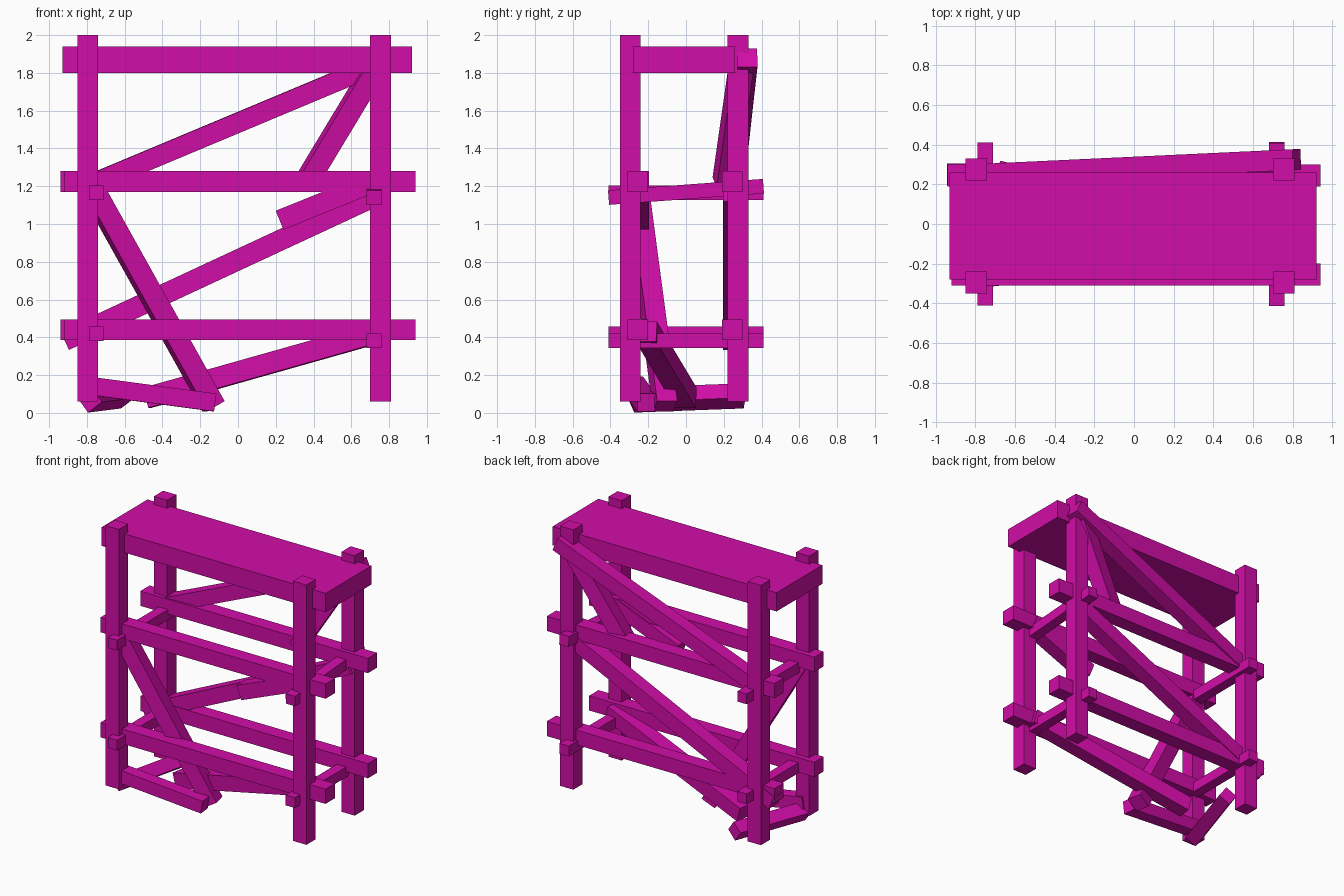
import bpy, math
from mathutils import Vector, Matrix

cube = bpy.data.objects.get("Cube")
if cube:
    bpy.data.objects.remove(cube, do_unlink=True)

paint = bpy.data.materials.new("magenta")
paint.use_nodes = True
MAGENTA = (0.64, 0.004, 0.39, 1)
paint.diffuse_color = MAGENTA
paint.node_tree.nodes["Principled BSDF"].inputs["Base Color"].default_value = MAGENTA


def block(name, matrix):
    """Unit cube placed by a matrix."""
    bpy.ops.mesh.primitive_cube_add(size=1)
    ob = bpy.context.object
    ob.name = name
    ob.data.transform(matrix)
    ob.data.materials.append(paint)
    return ob


def box(name, centre, size):
    return block(name, Matrix.Translation(centre) @ Matrix.Diagonal((*size, 1)))


def beam(name, start, end, width=0.11, roll=0):
    """Square timber between two points, sides upright unless rolled."""
    a, b = Vector(start), Vector(end)
    along = (b - a).normalized()
    side = along.cross(Vector((0, 0, 1))).normalized()
    up = side.cross(along)
    frame = Matrix((along, side, up)).transposed().to_4x4()
    turn = Matrix.Rotation(math.radians(roll), 4, 'X')
    scale = Matrix.Diagonal(((b - a).length, width, width, 1))
    return block(name, Matrix.Translation((a + b) / 2) @ frame @ turn @ scale)


# Corner posts
for xn, x in (("right", -0.795), ("left", 0.755)):
    for yn, y in (("front", -0.295), ("back", 0.275)):
        box(f"{yn}_{xn}_post", (x, y, 1.03), (0.11, 0.11, 1.94))

# Top deck
box("top_deck", (-0.005, -0.01, 1.87), (1.85, 0.54, 0.14))

# Long rails
for level, z in (("upper", 1.225), ("lower", 0.44)):
    box(f"{level}_front_rail", (0.01, -0.255, z), (1.86, 0.11, 0.11))
    box(f"{level}_back_rail", (0, 0.245, z), (1.88, 0.11, 0.11))

# Short side rails
for name, x, z0, z1 in (("upper_right", -0.75, 1.165, 1.165),
                        ("upper_left", 0.72, 1.14, 1.20),
                        ("lower_right", -0.75, 0.418, 0.418),
                        ("lower_left", 0.72, 0.382, 0.382)):
    beam(f"{name}_side_rail", (x, -0.41, z0), (x, 0.41, z1), 0.077)

# Back braces
beam("upper_back_brace", (-0.78, 0.25, 1.21), (0.82, 0.325, 1.88), 0.105)
beam("short_back_brace", (0.36, 0.205, 1.22), (0.74, 0.295, 1.85))
beam("lower_back_brace", (-0.918, 0.25, 0.383), (0.77, 0.25, 1.168))

# Front braces
beam("broken_front_brace", (0.22, -0.25, 1.02), (0.74, -0.25, 1.23), 0.108)
beam("steep_front_brace", (-0.78, -0.265, 1.2), (-0.13, -0.11, 0.035))

# Fallen timbers at the foot
beam("inner_low_brace", (-0.48, 0.0, 0.08), (0.76, -0.21, 0.43))
beam("front_low_timber", (-0.8, -0.275, 0.145), (-0.125, -0.21, 0.055), 0.095)
beam("cross_low_timber", (-0.785, -0.28, 0.068), (-0.61, 0.3, 0.09), 0.095, 36)
